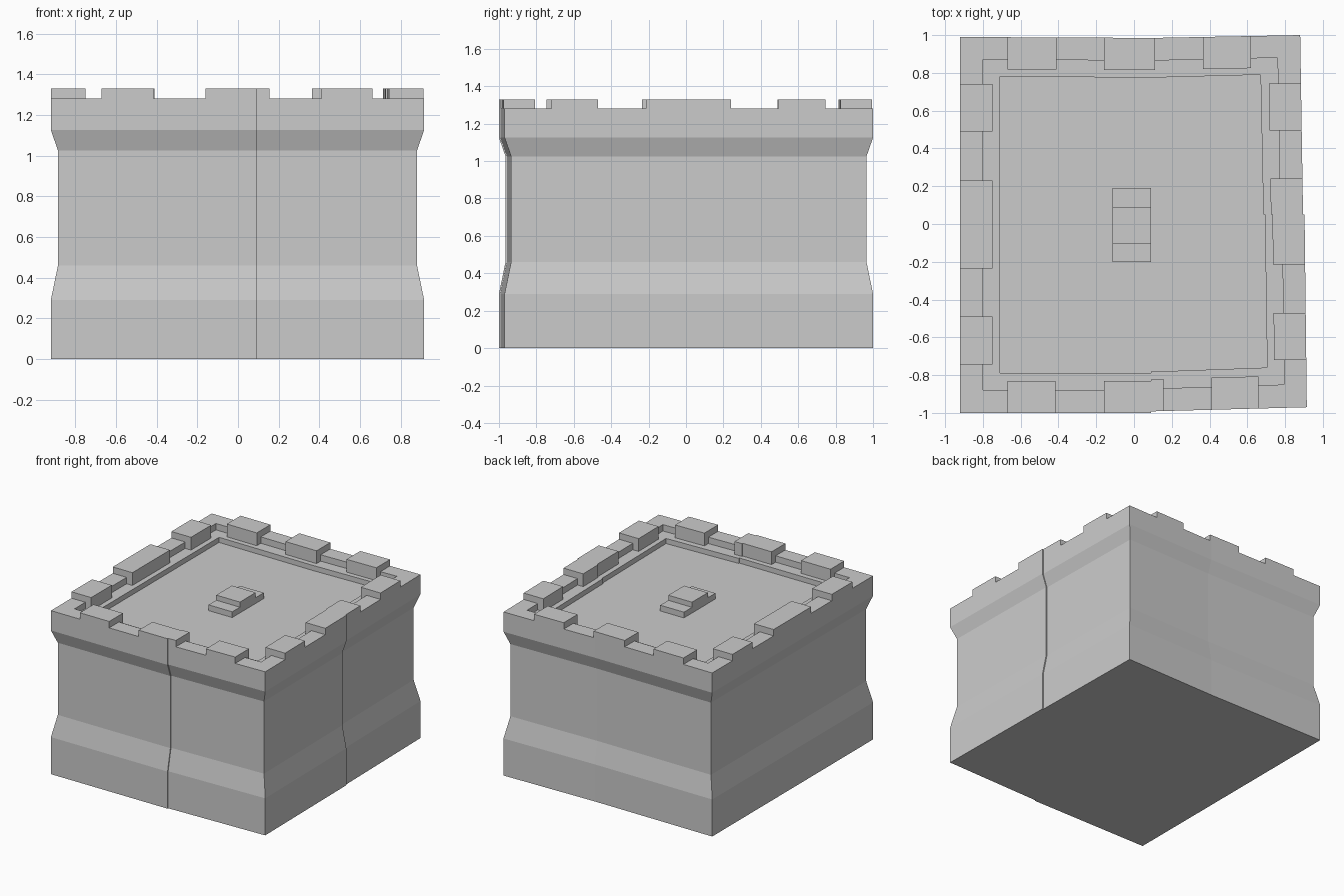
import bpy, bmesh

if "Cube" in bpy.data.objects:
    bpy.data.objects.remove(bpy.data.objects["Cube"], do_unlink=True)

stone = bpy.data.materials.new("stone grey")
stone.use_nodes = True
GREY = (0.6, 0.6, 0.6, 1)
stone.diffuse_color = GREY
stone.node_tree.nodes["Principled BSDF"].inputs["Base Color"].default_value = GREY

# Crooked footprint: x, y, inward direction
FOOT = [(-.92, -1, 1, 1), (.09, -1, 0, 1), (.09, -.992, 0, 1), (.915, -.97, -1, 1),
        (.903, .05, -1, 0), (.895, .05, -1, 0), (.88, 1, -1, -1), (.1, .985, 0, -1),
        (-.92, .99, 1, -1)]
TOP, RIM, LEDGE, ROOF = 1.33, 1.28, 1.23, 1.19
RIM_IN, LEDGE_IN, MERLON_IN = .12, .21, .17


def finish(name, bm):
    bmesh.ops.recalc_face_normals(bm, faces=bm.faces)
    mesh = bpy.data.meshes.new(name)
    bm.to_mesh(mesh)
    bm.free()
    mesh.materials.append(stone)
    obj = bpy.data.objects.new(name, mesh)
    bpy.context.collection.objects.link(obj)
    return obj


def loft(bm, rings):
    """Skin a stack of closed rings and cap both ends."""
    loops = [[bm.verts.new(p) for p in ring] for ring in rings]
    n = len(loops[0])
    for low, high in zip(loops, loops[1:]):
        for i in range(n):
            j = (i + 1) % n
            bm.faces.new((low[i], low[j], high[j], high[i]))
    bm.faces.new(loops[0][::-1])
    bm.faces.new(loops[-1])


def prism(bm, outline, z0, z1):
    loft(bm, [[(x, y, z) for x, y in outline] for z in (z0, z1)])


# Main body: plinth, waist, flared rim, stepped recess down to the roof
PROFILE = [(0, 0), (0, .29), (.035, .46), (.035, 1.025), (0, 1.125), (0, RIM),
           (RIM_IN, RIM), (RIM_IN, LEDGE), (LEDGE_IN, LEDGE), (LEDGE_IN, ROOF)]
bm = bmesh.new()
loft(bm, [[(x + nx * d, y + ny * d, z) for x, y, nx, ny in FOOT] for d, z in PROFILE])
finish("tower_body", bm)


def strip(points, axis, inward, t0, t1, d0, d1):
    """Outline of a band following one wall from t0 to t1, between two insets."""
    path = [p[:2] for p in points]
    edge = []
    for a, b in zip(path, path[1:]):
        lo, hi = sorted((a[axis], b[axis]))
        if hi - lo < 1e-6:
            continue
        ends = [max(lo, t0), min(hi, t1)]
        if ends[0] >= ends[1]:
            continue
        if a[axis] > b[axis]:
            ends.reverse()
        for t in ends:
            f = (t - a[axis]) / (b[axis] - a[axis])
            q = (t, a[1 - axis] + f * (b[1 - axis] - a[1 - axis]))
            if not edge or max(abs(q[0] - edge[-1][0]), abs(q[1] - edge[-1][1])) > 1e-5:
                edge.append(q)
    outline = [(t, o + inward * d0) for t, o in edge]
    outline += [(t, o + inward * d1) for t, o in reversed(edge)]
    return [q if axis == 0 else q[::-1] for q in outline]


# Merlons: three on each wall, with a tooth hanging inside the rim
WALLS = {
    "front": (FOOT[0:4], 0, 1, [(-.67, -.415), (-.16, .155), (.41, .66)]),
    "left": (FOOT[3:7], 1, -1, [(-.72, -.47), (-.215, .24), (.495, .745)]),
    "back": (FOOT[6:9], 0, -1, [(-.67, -.41), (-.16, .11), (.365, .62)]),
    "right": ([FOOT[8], FOOT[0]], 1, 1, [(-.745, -.49), (-.235, .23), (.49, .74)]),
}
for side, (points, axis, inward, spans) in WALLS.items():
    bm = bmesh.new()
    for t0, t1 in spans:
        prism(bm, strip(points, axis, inward, t0, t1, 0, MERLON_IN), RIM, TOP)
        prism(bm, strip(points, axis, inward, t0, t1, RIM_IN, MERLON_IN), LEDGE, RIM)
    finish(side + "_merlons", bm)

# Roof hatch: low plate with a raised block
for name, y0, y1, z0, z1 in (("hatch_plate", -.2, .19, ROOF, 1.235),
                             ("hatch_block", -.105, .09, 1.235, 1.275)):
    bm = bmesh.new()
    prism(bm, [(-.115, y0), (.09, y0), (.09, y1), (-.115, y1)], z0, z1)
    finish(name, bm)
